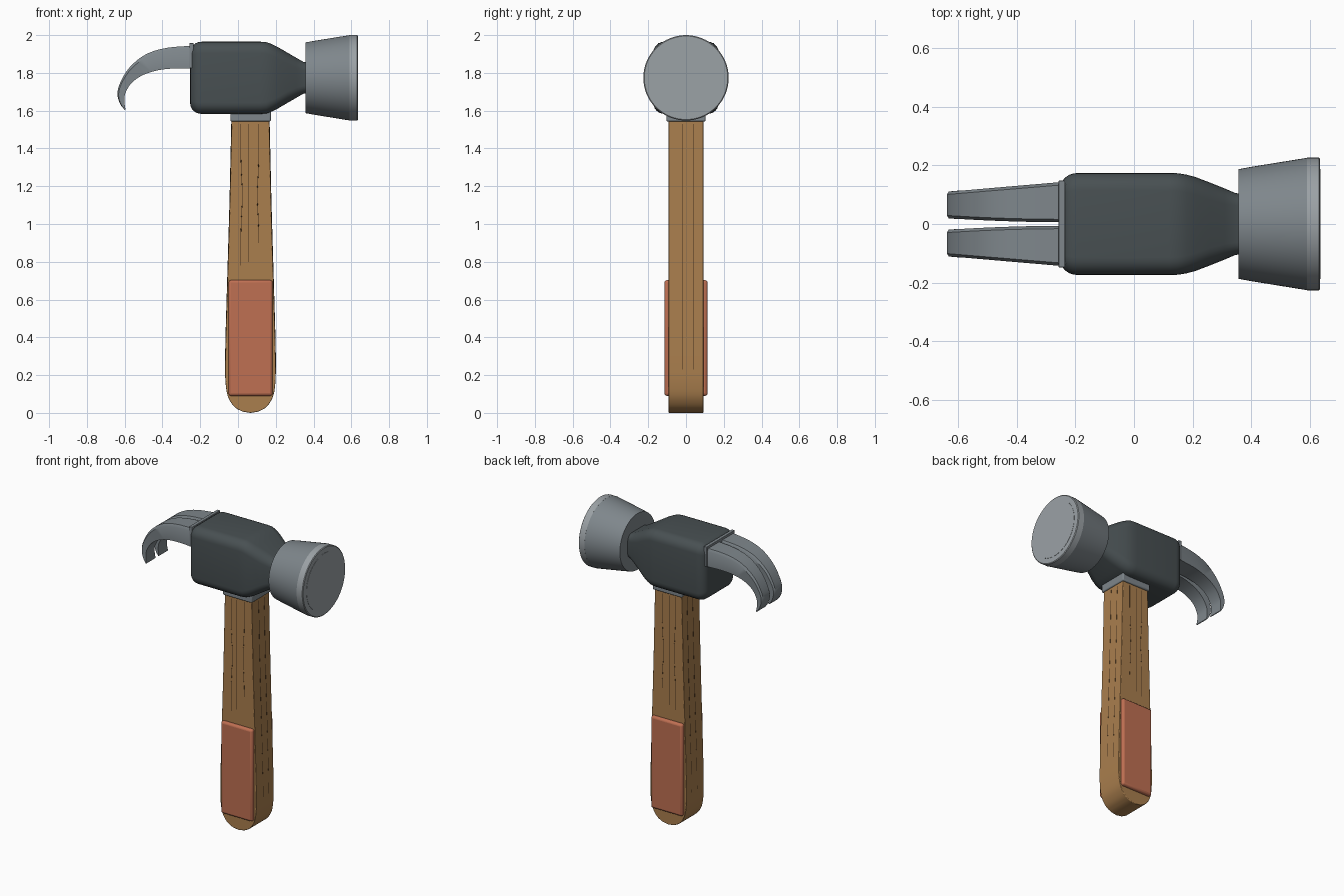
import bpy, bmesh, math
from mathutils import Vector

if "Cube" in bpy.data.objects:
    bpy.data.objects.remove(bpy.data.objects["Cube"])

HX, HZ = 0.066, 1.774   # handle centre x, head axis height


def material(name, rgb):
    m = bpy.data.materials.new(name)
    m.diffuse_color = (*rgb, 1)
    m.use_nodes = True
    m.node_tree.nodes["Principled BSDF"].inputs["Base Color"].default_value = m.diffuse_color
    return m


WOOD = material("wood", (0.40, 0.21, 0.075))
GRAIN = material("grain", (0.06, 0.03, 0.012))
RUBBER = material("rubber", (0.52, 0.16, 0.085))
DARK = material("dark_steel", (0.065, 0.08, 0.085))
STEEL = material("steel", (0.21, 0.24, 0.26))
BRIGHT = material("bright_steel", (0.33, 0.36, 0.38))


def finish(name, bm, mat, bevel=0, angle=35):
    bmesh.ops.recalc_face_normals(bm, faces=bm.faces)
    me = bpy.data.meshes.new(name)
    bm.to_mesh(me)
    bm.free()
    ob = bpy.data.objects.new(name, me)
    bpy.context.collection.objects.link(ob)
    me.materials.append(mat)
    if bevel:
        b = ob.modifiers.new("bevel", 'BEVEL')
        b.width, b.segments, b.limit_method = bevel, 3, 'ANGLE'
        b.angle_limit = math.radians(40)
    bpy.ops.object.select_all(action='DESELECT')
    ob.select_set(True)
    bpy.context.view_layer.objects.active = ob
    bpy.ops.object.shade_smooth_by_angle(angle=math.radians(angle))
    return ob


def loft(name, rings, mat, bevel=0, angle=35):
    """Skin a list of equal-length point rings and cap both ends."""
    bm = bmesh.new()
    vs = [[bm.verts.new(p) for p in r] for r in rings]
    n = len(rings[0])
    for a, b in zip(vs, vs[1:]):
        for i in range(n):
            j = (i + 1) % n
            bm.faces.new((a[i], a[j], b[j], b[i]))
    bm.faces.new(vs[0])
    bm.faces.new(vs[-1])
    return finish(name, bm, mat, bevel, angle)


def box(name, lo, hi, mat, bevel=0):
    ring = lambda z: [(lo[0], lo[1], z), (hi[0], lo[1], z), (hi[0], hi[1], z), (lo[0], hi[1], z)]
    return loft(name, [ring(lo[2]), ring(hi[2])], mat, bevel)


def lathe_x(name, profile, mat, sides=64):
    """Turn (x, radius) pairs around the head axis."""
    rings = [[(x, r * math.cos(2 * math.pi * i / sides), HZ + r * math.sin(2 * math.pi * i / sides))
              for i in range(sides)] for x, r in profile]
    return loft(name, rings, mat)


def smooth(points, steps=4):
    """Catmull-Rom curve through the points."""
    p = [Vector(q) for q in points]
    p = [2 * p[0] - p[1]] + p + [2 * p[-1] - p[-2]]
    out = []
    for a, b, c, d in zip(p, p[1:], p[2:], p[3:]):
        for k in range(steps):
            t = k / steps
            out.append(0.5 * (2 * b + (c - a) * t + (2 * a - 5 * b + 4 * c - d) * t * t
                              + (3 * b - a - 3 * c + d) * t ** 3))
    return out + [p[-2]]


# Handle: side outline extruded through its thickness
TAPER = [(0.098, 1.62), (0.100, 1.54), (0.110, 1.10), (0.122, 0.70), (0.131, 0.40), (0.134, 0.22)]
TIP = [(0.131, 0.15), (0.122, 0.095), (0.104, 0.056), (0.078, 0.026), (0.042, 0.007)]
half = smooth(TAPER + TIP, 3)
outline = [(HX + w, z) for w, z in half] + [(HX, 0)] + [(HX - w, z) for w, z in reversed(half)]
loft("handle", [[(x, y, z) for x, z in outline] for y in (-0.092, 0.092)], WOOD, 0.004)


def half_width(z):
    for (w0, z0), (w1, z1) in zip(TAPER, TAPER[1:]):
        if z1 <= z <= z0:
            return w0 + (w1 - w0) * (z0 - z) / (z0 - z1)


# Wood grain: fine lines almost flush with the handle faces
cu = bpy.data.curves.new("wood_grain", 'CURVE')
cu.dimensions, cu.bevel_depth, cu.bevel_resolution = '3D', 0.003, 0


def grain_line(pts):
    s = cu.splines.new('POLY')
    s.points.add(len(pts) - 1)
    for q, p in zip(s.points, pts):
        q.co = (*p, 1)


for s in (-1, 1):
    for x, z0, z1, wave in ((0.015, 0.78, 1.53, 0.008), (0.055, 0.8, 1.53, 0), (0.11, 0.9, 1.53, -0.008)):
        zs = [z0 + (z1 - z0) * i / 16 for i in range(17)]
        grain_line([(x + wave * math.exp(-((z - 1.15) / 0.12) ** 2), s * 0.0905, z) for z in zs])
    for y in (-0.02, 0.038):
        zs = [0.23 + 1.3 * i / 16 for i in range(17)]
        grain_line([(HX + s * (half_width(z) - 0.0015), y, z) for z in zs])
cu.materials.append(GRAIN)
grain = bpy.data.objects.new("wood_grain", cu)
bpy.context.collection.objects.link(grain)
bpy.ops.object.select_all(action='DESELECT')
grain.select_set(True)
bpy.context.view_layer.objects.active = grain
bpy.ops.object.convert(target='MESH')

# Grip pads on both broad faces
for label, s in (("front", -1), ("back", 1)):
    ys = sorted((s * 0.075, s * 0.114))
    box(f"grip_pad_{label}", (-0.05, ys[0], 0.09), (0.183, ys[1], 0.703), RUBBER, 0.014)

# Collar between handle and head
box("collar", (-0.041, -0.104, 1.543), (0.174, 0.104, 1.60), STEEL, 0.008)


# Head: rounded rectangles lofted along x
def section(x, hy, hz, r):
    pts = []
    for k, (sy, sz) in enumerate(((1, 1), (-1, 1), (-1, -1), (1, -1))):
        for i in range(7):
            a = math.pi / 2 * (k + i / 6)
            pts.append((x, sy * (hy - r) + r * math.cos(a), HZ + sz * (hz - r) + r * math.sin(a)))
    return pts


sections = []
for i in range(7):
    a = math.pi / 2 * i / 6
    d = 0.055 * (1 - math.sin(a))
    sections.append(section(-0.253 + 0.06 * (1 - math.cos(a)), 0.174 - d, 0.191 - d, 0.06 - 0.6 * d))
for x, hy, hz in ((0.12, 0.174, 0.191), (0.15, 0.173, 0.189), (0.18, 0.168, 0.178), (0.21, 0.160, 0.163),
                  (0.26, 0.141, 0.134), (0.31, 0.121, 0.105), (0.345, 0.106, 0.085), (0.37, 0.102, 0.08)):
    sections.append(section(x, hy, hz, 0.06 * min(1, hz / 0.12)))
loft("head_body", sections, DARK)

# Striking bell, rim and face
lathe_x("striking_bell", [(0.357, 0.187), (0.40, 0.195), (0.592, 0.226)], STEEL)
lathe_x("striking_rim", [(0.59, 0.226), (0.631, 0.226), (0.635, 0.221)], BRIGHT)
lathe_x("striking_face", [(0.62, 0.187), (0.6365, 0.187)], BRIGHT)

# Claw: plate at the root and two mirrored curved prongs
box("claw_plate", (-0.257, -0.148, 1.825), (-0.235, 0.148, 1.958), STEEL, 0.003)
outer = smooth([(-0.225, 1.945), (-0.38, 1.932), (-0.49, 1.897), (-0.575, 1.828),
                (-0.625, 1.745), (-0.638, 1.687), (-0.625, 1.637), (-0.600, 1.604)])
inner = smooth([(-0.225, 1.825), (-0.36, 1.822), (-0.44, 1.810), (-0.51, 1.785),
                (-0.565, 1.745), (-0.597, 1.690), (-0.601, 1.645), (-0.596, 1.607)])
for label, s in (("front", -1), ("back", 1)):
    rings = []
    for o, i in zip(outer, inner):
        t = min(1, (-0.225 - o.x) / 0.41)
        y0, y1 = 0.006 + 0.013 * t ** 2, 0.145 - 0.034 * t
        m = i.lerp(o, 0.85)
        rings.append([(p.x, s * y, p.y) for p, y in
                      ((i, y0), (i, y1), (m, y1), (o, y1 - 0.01), (o, y0 + 0.01), (m, y0))])
    loft(f"claw_prong_{label}", rings, STEEL)
